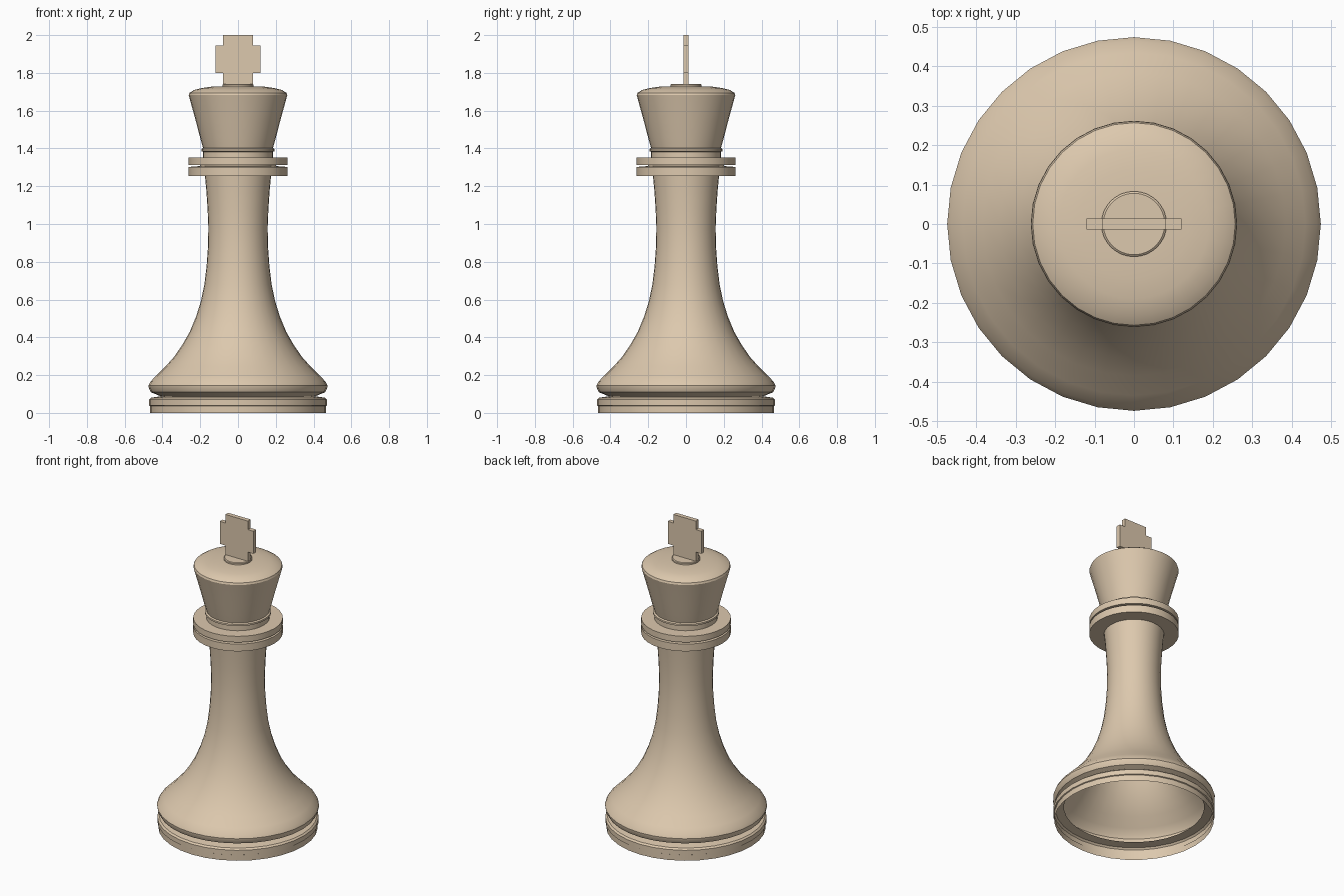
import bpy, bmesh, math

if "Cube" in bpy.data.objects:
    bpy.data.objects.remove(bpy.data.objects["Cube"])

SIDES = 32
mat = bpy.data.materials.new("pale_wood")
mat.diffuse_color = (0.72, 0.58, 0.42, 1)
mat.use_nodes = True
mat.node_tree.nodes["Principled BSDF"].inputs["Base Color"].default_value = mat.diffuse_color


def finish(bm, name, smooth=True):
    me = bpy.data.meshes.new(name)
    bm.to_mesh(me)
    bm.free()
    me.materials.append(mat)
    ob = bpy.data.objects.new(name, me)
    bpy.context.collection.objects.link(ob)
    if smooth:
        bpy.ops.object.select_all(action='DESELECT')
        ob.select_set(True)
        bpy.context.view_layer.objects.active = ob
        bpy.ops.object.shade_smooth_by_angle(angle=math.radians(30))
    return ob


def lathe(name, profile, cap=False):
    """Turn a (radius, height) profile, listed bottom to top, around z."""
    bm = bmesh.new()
    rings = []
    for r, z in profile:
        rings.append([bm.verts.new((r * math.cos(2 * math.pi * i / SIDES),
                                    r * math.sin(2 * math.pi * i / SIDES), z))
                      for i in range(SIDES)])
    for a, b in zip(rings, rings[1:]):
        for i in range(SIDES):
            j = (i + 1) % SIDES
            bm.faces.new((a[i], a[j], b[j], b[i]))
    if cap:
        bm.faces.new(rings[-1])
    return finish(bm, name)


# Foot ring, open underneath, up to the groove
lathe("foot", [(0.466, 0), (0.466, 0.037), (0.472, 0.04), (0.472, 0.07),
               (0.462, 0.08), (0.41, 0.088)])

# Flared hollow body and slender stem
lathe("stem", [(0.41, 0.088), (0.462, 0.11), (0.472, 0.13), (0.474, 0.145),
               (0.464, 0.165), (0.435, 0.195), (0.385, 0.245), (0.34, 0.295),
               (0.295, 0.36), (0.255, 0.43), (0.222, 0.51), (0.197, 0.59),
               (0.178, 0.68), (0.166, 0.78), (0.159, 0.88), (0.157, 0.98),
               (0.161, 1.08), (0.167, 1.17), (0.175, 1.255)])

# Two stacked collar discs
lathe("collar", [(0.175, 1.255), (0.262, 1.255), (0.262, 1.302), (0.2, 1.307),
                 (0.2, 1.313), (0.262, 1.313), (0.262, 1.352), (0.185, 1.352)])

# Crown with neck bead, flared cup, domed top and button
lathe("crown", [(0.185, 1.352), (0.185, 1.382), (0.194, 1.386), (0.194, 1.397),
                (0.185, 1.402), (0.2, 1.455), (0.222, 1.54), (0.261, 1.682),
                (0.257, 1.694), (0.232, 1.71), (0.19, 1.72), (0.14, 1.727),
                (0.083, 1.729), (0.083, 1.737), (0.078, 1.741)], cap=True)

# Flat cross finial, one outline extruded
half = [(0.08, 1.738), (0.08, 1.80), (0.12, 1.80), (0.12, 1.945),
        (0.08, 1.945), (0.08, 2.0)]
outline = half + [(-x, z) for x, z in reversed(half)]
bm = bmesh.new()
face = bm.faces.new([bm.verts.new((x, -0.014, z)) for x, z in outline])
ext = bmesh.ops.extrude_face_region(bm, geom=[face], use_keep_orig=True)
bmesh.ops.translate(bm, vec=(0, 0.028, 0),
                    verts=[v for v in ext["geom"] if isinstance(v, bmesh.types.BMVert)])
bmesh.ops.recalc_face_normals(bm, faces=bm.faces)
finish(bm, "cross", smooth=False)
